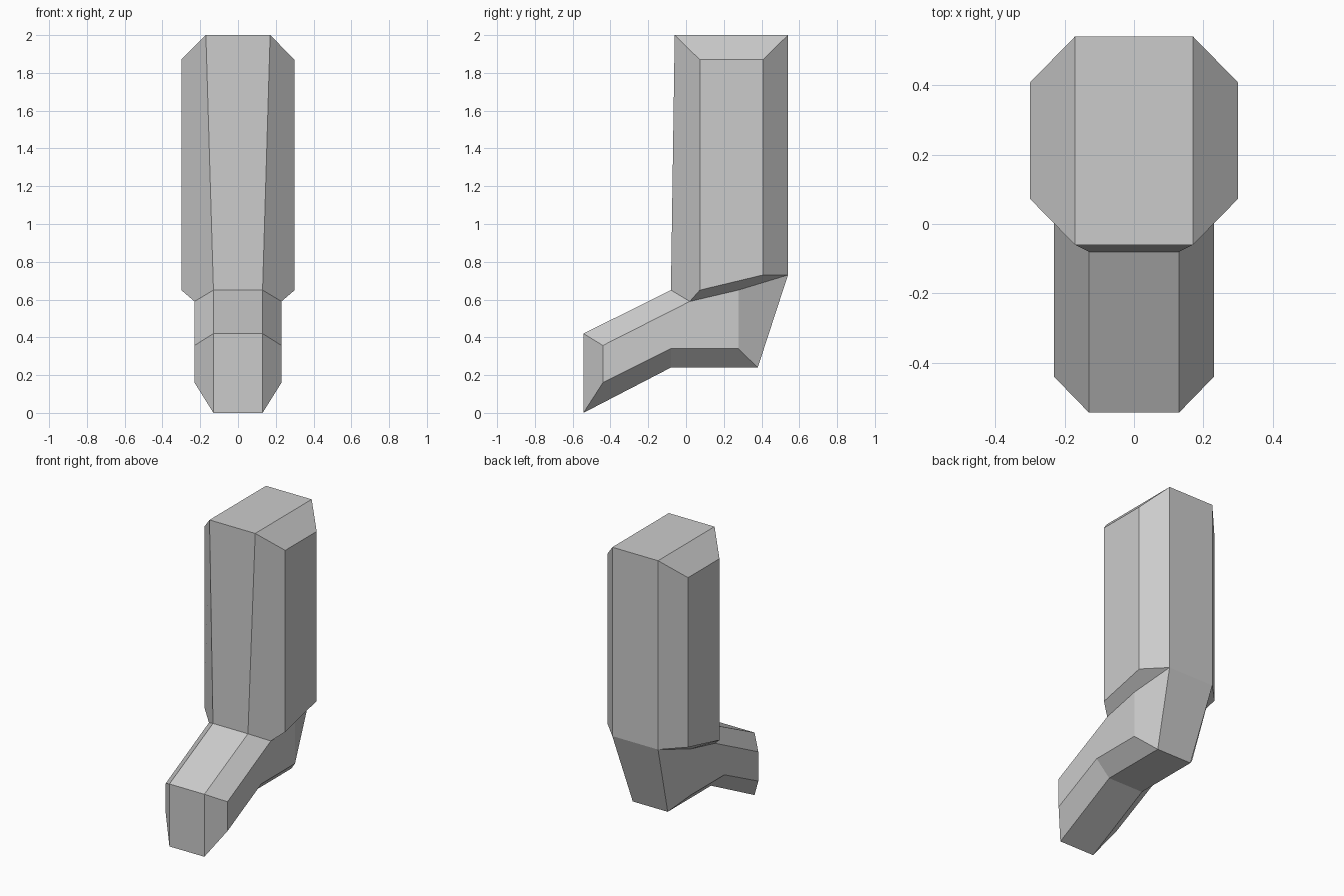
import bpy, bmesh

if "Cube" in bpy.data.objects:
    bpy.data.objects.remove(bpy.data.objects["Cube"])

# Outline loop in side view: (half width, y, z), from front ankle up, around and back
rim = [(.13, -.08, .65), (.17, -.06, 2), (.17, .54, 2), (.17, .54, .73),
       (.13, .38, .24), (.13, -.08, .24), (.13, -.543, 0), (.13, -.543, .42)]
# Flat side panels of the shin and the foot: (y, z)
shin = [(.3, y, z) for y, z in [(.073, .65), (.073, 1.87), (.407, 1.87), (.407, .73)]]
foot = [(.23, y, z) for y, z in [(.02, .59), (.277, .65), (.277, .34),
                                 (-.08, .34), (-.44, .16), (-.44, .357)]]

bm = bmesh.new()
rims = []
for side in (1, -1):
    r, s, f = [[bm.verts.new((side * x, y, z)) for x, y, z in pts]
               for pts in (rim, shin, foot)]
    rims.append(r)
    # Side panels
    bm.faces.new(s)
    bm.faces.new(f)
    # Shin bevels; the front one also reaches the foot panel
    bm.faces.new((r[0], r[1], s[1], s[0], f[0]))
    for i in (1, 2):
        bm.faces.new((r[i], r[i + 1], s[i + 1], s[i]))
    # Underside of the shin overhang
    bm.faces.new((f[0], s[0], s[3], r[3], f[1]))
    # Foot bevels
    for i in range(5):
        bm.faces.new((r[3 + i], r[(4 + i) % 8], f[(i + 2) % 6], f[i + 1]))

# Central band joining the two sides
a, b = rims
for i in range(8):
    j = (i + 1) % 8
    bm.faces.new((a[i], a[j], b[j], b[i]))

bmesh.ops.recalc_face_normals(bm, faces=bm.faces)
mesh = bpy.data.meshes.new("lower_leg")
bm.to_mesh(mesh)
bm.free()
bpy.context.collection.objects.link(bpy.data.objects.new("lower_leg", mesh))
